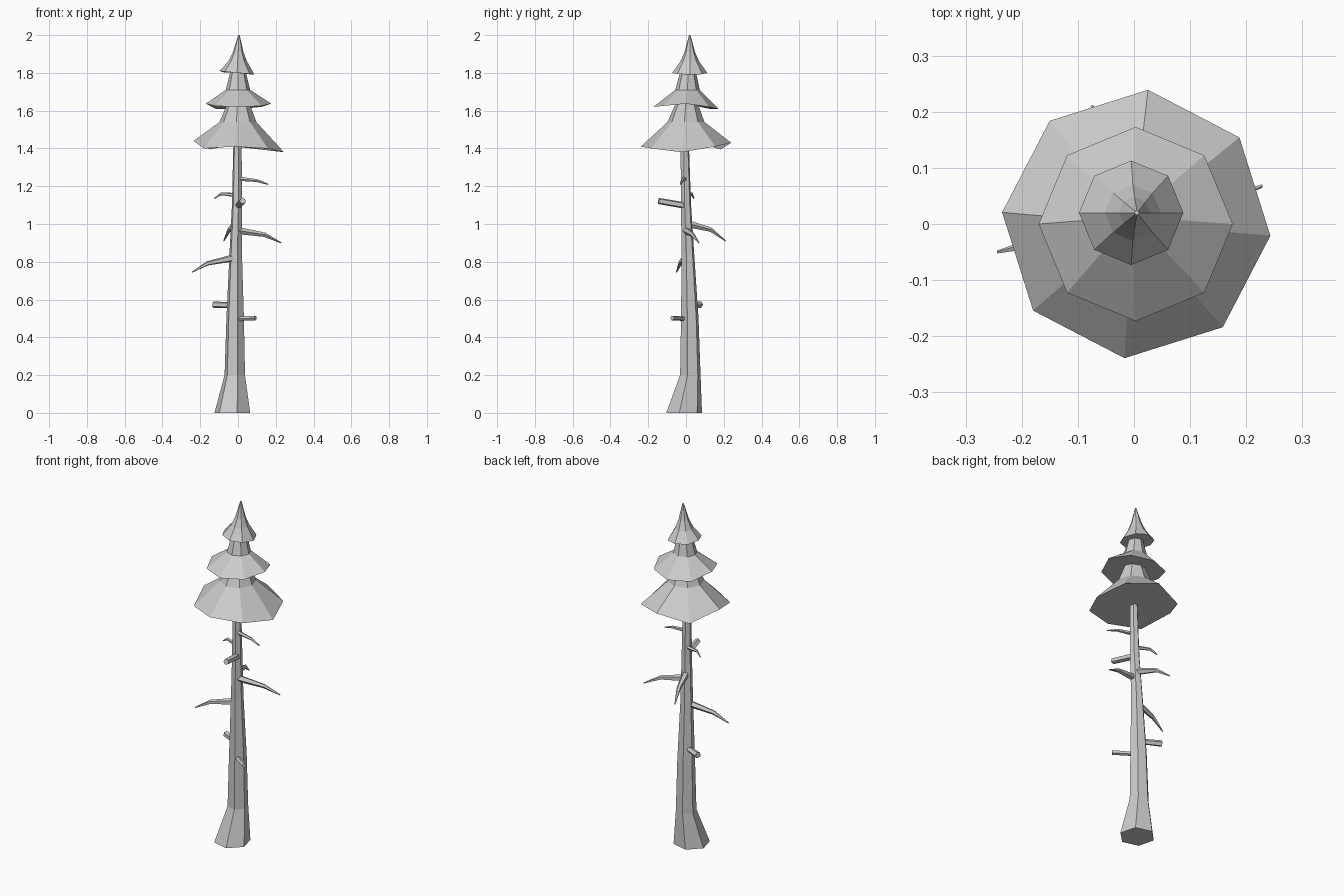
import bpy, bmesh
from math import sin, cos, radians, pi
from mathutils import Vector

if "Cube" in bpy.data.objects:
    bpy.data.objects.remove(bpy.data.objects["Cube"])


def loft(name, rings, cap_end=True):
    """Skin equal-length rings of points, cap the ends, flat shaded."""
    bm = bmesh.new()
    vs = [[bm.verts.new(p) for p in ring] for ring in rings]
    n = len(vs[0])
    for a, b in zip(vs, vs[1:]):
        for i in range(n):
            j = (i + 1) % n
            bm.faces.new((a[i], a[j], b[j], b[i]))
    bm.faces.new(vs[0][::-1])
    if cap_end:
        bm.faces.new(vs[-1])
    bmesh.ops.recalc_face_normals(bm, faces=bm.faces[:])
    me = bpy.data.meshes.new(name)
    bm.to_mesh(me)
    bm.free()
    ob = bpy.data.objects.new(name, me)
    bpy.context.collection.objects.link(ob)
    return ob


def ring(x, y, z, r, n, phase=0, dz=None):
    out = []
    for i in range(n):
        a = radians(phase) + 2 * pi * i / n
        out.append((x + r * cos(a), y + r * sin(a), z + (dz[i] if dz else 0)))
    return out


# Leaning six-sided trunk with a flared foot: x, y, z, radius
trunk = [(-0.03, -0.01, 0, 0.098), (-0.017, 0.023, 0.2, 0.056),
         (-0.015, 0.02, 0.5, 0.048), (-0.012, 0.01, 0.85, 0.034),
         (-0.005, 0.0, 1.1, 0.028), (-0.003, -0.006, 1.4, 0.023),
         (0, 0, 1.6, 0.018)]
loft("trunk", [ring(*p, 6, -15) for p in trunk])

# Eight-sided foliage tiers: rings plus uneven rim heights
tiers = {
    "lower_foliage": (-5, [(0.004, 0, 1.41, 0.24), (0, 0, 1.54, 0.098),
                           (0.003, 0.005, 1.66, 0.05)],
                      [-.03, 0, .02, -.015, .03, -.01, 0, -.01]),
    "middle_foliage": (0, [(0.003, 0, 1.62, 0.173), (0, 0.008, 1.71, 0.065),
                           (0, 0.012, 1.83, 0.035)],
                       [.017, 0, -.012, -.01, .017, .005, 0, .005]),
    "top_foliage": (0, [(-0.005, 0.02, 1.80, 0.093), (-0.002, 0.02, 1.86, 0.05),
                        (0.001, 0.02, 1.91, 0.028), (0.005, 0.02, 2.0, 0.004)],
                    [-.01, -.007, 0, .002, .01, .007, 0, -.005]),
}
for name, (phase, rows, rim) in tiers.items():
    loft(name, [ring(*p, 8, phase, rim if k == 0 else None)
                for k, p in enumerate(rows)])


# Bare branches and snapped stubs: tapered tubes along short paths
def branch(name, pts, radii, n=5):
    pts = [Vector(p) for p in pts]
    rings = []
    for i, p in enumerate(pts):
        d = (pts[min(i + 1, len(pts) - 1)] - pts[max(i - 1, 0)]).normalized()
        side = d.cross(Vector((0, 0, 1))).normalized()
        up = side.cross(d)
        rings.append([p + radii[i] * (side * cos(2 * pi * k / n) + up * sin(2 * pi * k / n))
                      for k in range(n)])
    loft(name, rings)


thin = (0.012, 0.008, 0.003)
long = (0.02, 0.012, 0.003)
branch("branch_upper_right", [(0, -.008, 1.24), (.1, -.02, 1.23), (.16, -.03, 1.21)], thin)
branch("branch_upper_left", [(-.01, .005, 1.153), (-.09, .03, 1.16), (-.125, .042, 1.135)], thin)
branch("branch_right", [(0, 0, .965), (.14, .035, .943), (.228, .068, .9)], long)
branch("branch_back", [(-.01, .015, 1.0), (-.045, .13, .97), (-.075, .21, .91)], long)
branch("branch_left", [(-.015, 0, .822), (-.16, -.03, .792), (-.243, -.05, .745)], long)
branch("stub_front", [(0, 0, 1.097), (.025, -.145, 1.122)], (0.018, 0.017))
branch("stub_back_left", [(-.015, .02, .57), (-.13, .075, .573)], (0.015, 0.018))
branch("stub_front_right", [(-.01, 0, .498), (.092, -.073, .502)], (0.012, 0.013))
